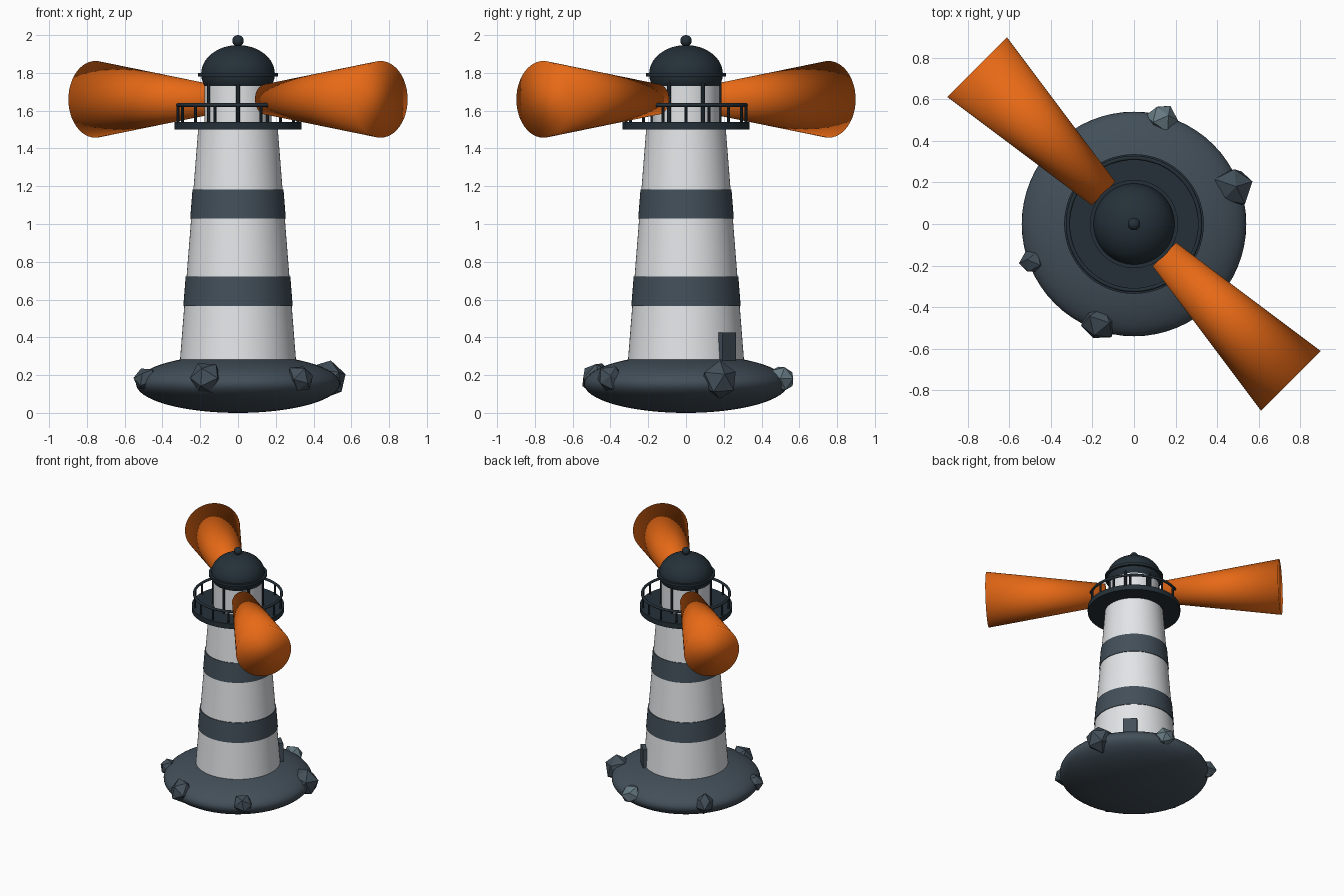
import bpy
import math
import random
from mathutils import Vector

random.seed(4)
cube = bpy.data.objects.get("Cube")
if cube:
    bpy.data.objects.remove(cube, do_unlink=True)


def material(name, rgb):
    m = bpy.data.materials.new(name)
    m.use_nodes = True
    m.diffuse_color = (*rgb, 1)
    m.node_tree.nodes["Principled BSDF"].inputs["Base Color"].default_value = (*rgb, 1)
    return m


white = material("white_paint", (0.78, 0.80, 0.82))
slate = material("slate_grey", (0.055, 0.078, 0.1))
dark = material("dark_iron", (0.018, 0.03, 0.04))
orange = material("orange_light", (0.82, 0.145, 0.008))
pale = material("pale_stone", (0.13, 0.19, 0.22))


def finish(name, mat, angle=35):
    ob = bpy.context.object
    ob.name = name
    ob.data.materials.append(mat)
    if angle:
        bpy.ops.object.shade_smooth_by_angle(angle=math.radians(angle))
    return ob


def frustum(name, mat, r_low, r_high, z_low, z_high, x=0, y=0, sides=64):
    bpy.ops.mesh.primitive_cone_add(
        vertices=sides, radius1=r_low, radius2=r_high, depth=z_high - z_low,
        location=(x, y, (z_low + z_high) / 2))
    return finish(name, mat)


def ring_positions(count, radius):
    for i in range(count):
        a = -math.pi / 2 + math.tau * i / count
        yield i + 1, radius * math.cos(a), radius * math.sin(a)


def ellipsoid(name, mat, radius, height, z):
    bpy.ops.mesh.primitive_uv_sphere_add(segments=64, ring_count=32, location=(0, 0, z))
    bpy.context.object.scale = (radius, radius, height)
    return finish(name, mat)


# Island with scattered boulders
ellipsoid("island", slate, 0.54, 0.155, 0.155)
boulders = [(0.135, 0.51, 0.075), (0.47, 0.18, 0.1), (-0.17, -0.47, 0.087),
            (-0.49, -0.18, 0.064), (0.33, -0.4, 0.075), (-0.4, 0.34, 0.07)]
for i, (x, y, r) in enumerate(boulders):
    bpy.ops.mesh.primitive_ico_sphere_add(subdivisions=1, radius=r, location=(x, y, 0.178))
    boulder = finish(f"boulder_{i + 1}", pale if i == 0 else slate, angle=0)
    boulder.rotation_euler = [random.uniform(0, math.tau) for _ in range(3)]
    for v in boulder.data.vertices:
        v.co *= random.uniform(0.88, 1.15)


# Tapered tower with two painted bands
def tower_radius(z):
    return 0.307 - 0.0787 * (z - 0.28)


frustum("tower", white, tower_radius(0.2), tower_radius(1.51), 0.2, 1.51)
for name, low, high in (("lower_band", 0.566, 0.722), ("upper_band", 1.03, 1.183)):
    frustum(name, slate, tower_radius(low) + 0.005, tower_radius(high) + 0.005, low, high)

# Door on the back left side
door_angle = math.radians(45)
bpy.ops.mesh.primitive_cube_add(
    size=1, rotation=(0, 0, door_angle),
    location=(0.31 * math.cos(door_angle), 0.31 * math.sin(door_angle), 0.335))
bpy.context.object.scale = (0.03, 0.1, 0.18)
finish("door", slate, angle=0)

# Gallery deck and railing
frustum("gallery_deck", dark, 0.336, 0.336, 1.5, 1.54)
bpy.ops.mesh.primitive_torus_add(
    major_radius=0.318, minor_radius=0.01, major_segments=64, minor_segments=10,
    location=(0, 0, 1.63))
finish("gallery_rail", dark, angle=60)
for i, x, y in ring_positions(16, 0.318):
    frustum(f"rail_post_{i}", dark, 0.008, 0.008, 1.53, 1.63, x, y, sides=8)

# Lantern room
frustum("lantern_glass", white, 0.177, 0.177, 1.53, 1.79)
for i, x, y in ring_positions(6, 0.178):
    frustum(f"lantern_bar_{i}", dark, 0.011, 0.011, 1.53, 1.79, x, y, sides=8)

# Roof: eave, dome and finial
frustum("roof_eave", dark, 0.212, 0.212, 1.78, 1.8)
ellipsoid("roof_dome", dark, 0.195, 0.152, 1.795)
ellipsoid("finial", dark, 0.03, 0.03, 1.97)

# Two opposite light beams, closed cones that widen outwards
for name, side in (("front_beam", 1), ("back_beam", -1)):
    direction = Vector((side, -side, 0)).normalized()
    near, far = 0.207, 1.067
    bpy.ops.mesh.primitive_cone_add(
        vertices=48, radius1=0.08, radius2=0.203, depth=far - near,
        location=direction * (near + far) / 2 + Vector((0, 0, 1.66)),
        rotation=direction.to_track_quat('Z', 'Y').to_euler())
    finish(name, orange, angle=0)
    bpy.ops.object.shade_smooth()
